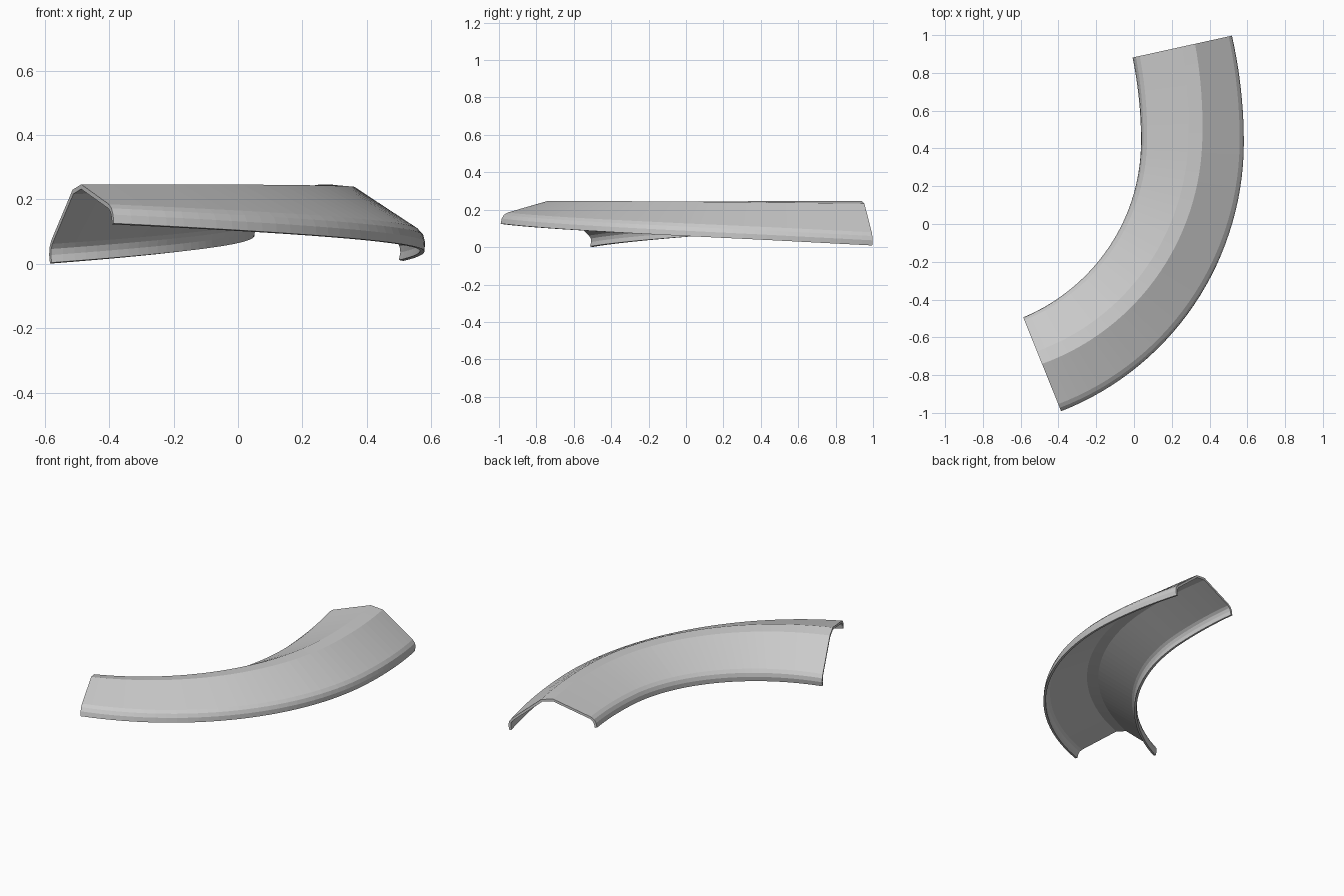
import bpy, bmesh
from math import sin, cos, radians

if "Cube" in bpy.data.objects:
    bpy.data.objects.remove(bpy.data.objects["Cube"])

# Symmetric hood cross-section: right half of outer skin and inner skin (rim -> ridge)
OUTER = [(.272, 0), (.272, .028), (.264, .05), (.246, .067), (.037, .18)]
INNER = [(.258, 0), (.258, .024), (.252, .042), (.239, .055), (.033, .166)]


def mirrored(half):
    return half + [(-u, h) for u, h in reversed(half)]


profile = mirrored(OUTER) + mirrored(INNER)[::-1]

# Path: a tight arc that eases into a wider arc, (centre x, radius, start, end)
CY = .43
ARCS = [(-.96, 1.268, -68, 0), (-2.06, 2.368, 0, 12.4)]
STEPS = (30, 10)
lengths = [r * radians(b - a) for _, r, a, b in ARCS]
total = sum(lengths)

stations = []
done = 0
for (cx, r, a, b), n, length in zip(ARCS, STEPS, lengths):
    for i in range(n + 1):
        if done and i == 0:
            continue
        t = i / n
        stations.append((cx, r, radians(a + (b - a) * t), (done + length * t) / total))
    done += length

# Sweep the section, rolling it steadily from one side to the other
bm = bmesh.new()
rings = []
for cx, r, ang, f in stations:
    roll = radians(13.3 - 24.8 * f)
    ring = []
    for u, h in profile:
        d = r + u * cos(roll) - h * sin(roll)
        z = .063 + u * sin(roll) + h * cos(roll)
        ring.append(bm.verts.new((cx + d * cos(ang), CY + d * sin(ang), z)))
    rings.append(ring)

n = len(profile)
for p, q in zip(rings, rings[1:]):
    for i in range(n):
        j = (i + 1) % n
        bm.faces.new((p[i], p[j], q[j], q[i]))

# Close both cut ends across the sheet thickness
for ring in (rings[0], rings[-1]):
    for i in range(n // 2 - 1):
        bm.faces.new((ring[i], ring[i + 1], ring[n - 2 - i], ring[n - 1 - i]))

bmesh.ops.recalc_face_normals(bm, faces=bm.faces)
mesh = bpy.data.meshes.new("curved_hood")
bm.to_mesh(mesh)
bm.free()
hood = bpy.data.objects.new("curved_hood", mesh)
bpy.context.collection.objects.link(hood)
